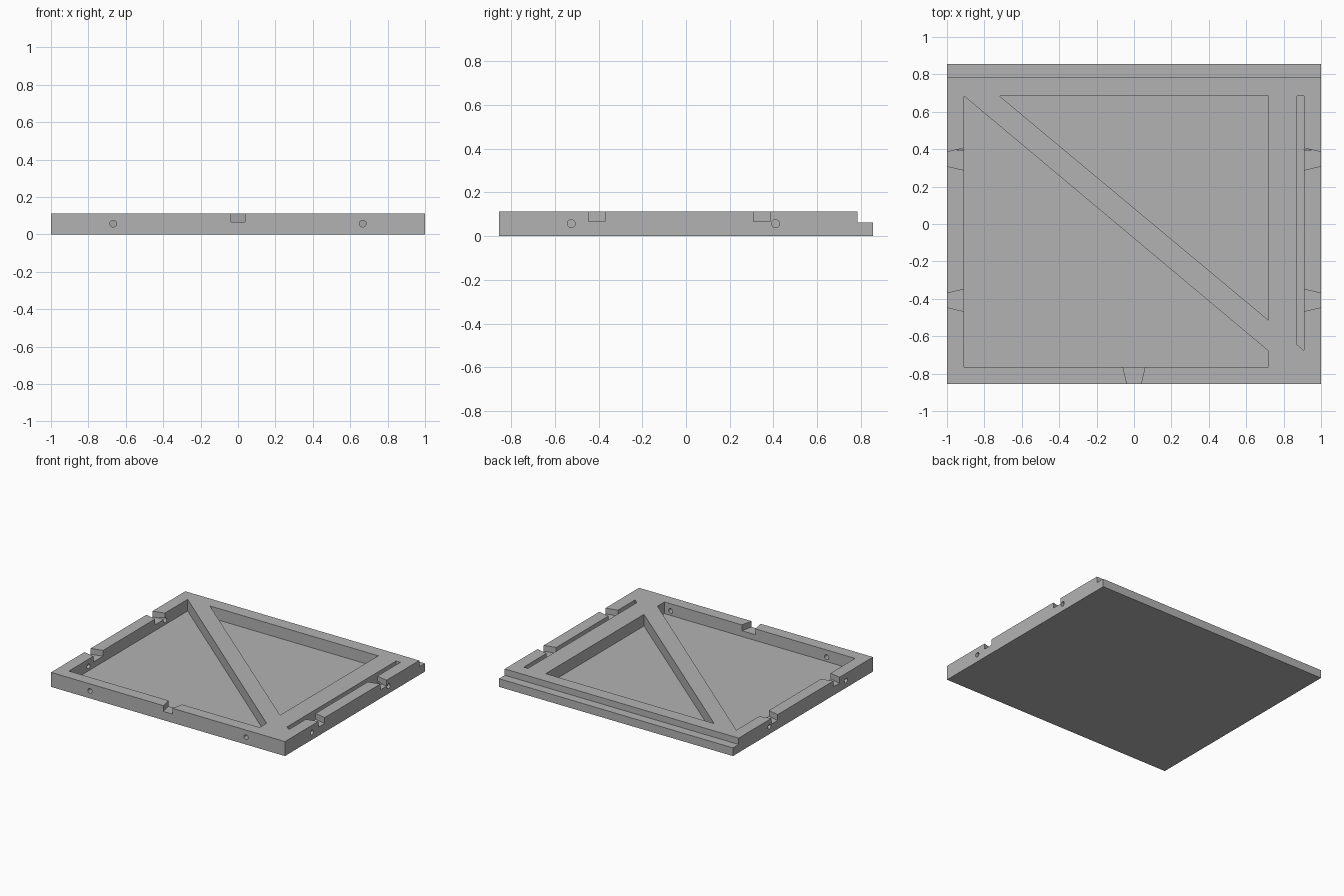
import bpy, bmesh
from math import radians
from mathutils import Matrix, Vector

if "Cube" in bpy.data.objects:
    bpy.data.objects.remove(bpy.data.objects["Cube"], do_unlink=True)

HALF_Y, TOP, FLOOR, NOTCH_Z, HOLE_Z = 0.855, 0.112, 0.022, 0.067, 0.057

grey = bpy.data.materials.new("plain grey")
grey.use_nodes = True
colour = (0.45, 0.45, 0.45, 1)
grey.diffuse_color = colour
grey.node_tree.nodes["Principled BSDF"].inputs["Base Color"].default_value = colour


def add_object(name, bm):
    bmesh.ops.recalc_face_normals(bm, faces=bm.faces)
    mesh = bpy.data.meshes.new(name)
    bm.to_mesh(mesh)
    bm.free()
    mesh.materials.append(grey)
    obj = bpy.data.objects.new(name, mesh)
    bpy.context.collection.objects.link(obj)
    return obj


def prism(name, points, offset):
    """Extrude a closed 3D outline along an offset."""
    bm = bmesh.new()
    face = bm.faces.new([bm.verts.new(p) for p in points])
    extruded = bmesh.ops.extrude_face_region(bm, geom=[face])["geom"]
    moved = [v for v in extruded if isinstance(v, bmesh.types.BMVert)]
    bmesh.ops.translate(bm, verts=moved, vec=Vector(offset))
    return add_object(name, bm)


def cut(target, cutter):
    """Subtract the cutter, then discard it."""
    cutter.hide_render = True
    mod = target.modifiers.new("cut", 'BOOLEAN')
    mod.operation, mod.solver, mod.object = 'DIFFERENCE', 'EXACT', cutter
    bpy.context.view_layer.objects.active = target
    bpy.ops.object.modifier_apply(modifier=mod.name)
    bpy.data.objects.remove(cutter, do_unlink=True)


def pocket(name, outline, floor=FLOOR):
    cut(panel, prism(name, [(x, y, floor) for x, y in outline], (0, 0, 0.2)))


def hole(start, end):
    start, end = Vector(start), Vector(end)
    axis = end - start
    turn = axis.to_track_quat('Z', 'Y').to_matrix().to_4x4()
    bm = bmesh.new()
    bmesh.ops.create_cone(bm, cap_ends=True, segments=32, radius1=0.018, radius2=0.018,
                          depth=axis.length, matrix=Matrix.Translation((start + end) / 2) @ turn)
    cut(panel, add_object("hole_cutter", bm))


# Slab with a stepped lip along the back
profile = [(-HALF_Y, 0), (HALF_Y, 0), (HALF_Y, 0.063), (0.785, 0.063), (0.785, TOP), (-HALF_Y, TOP)]
panel = prism("framed_panel", [(-1, y, z) for y, z in profile], (2, 0, 0))

# Two triangular recesses either side of the diagonal brace, and a narrow side slot
pocket("front_recess", [(-0.91, 0.685), (-0.91, -0.765), (0.72, -0.765), (0.72, -0.68)])
pocket("back_recess", [(-0.72, 0.685), (0.72, 0.685), (0.72, -0.515)])
pocket("side_slot", [(0.872, 0.685), (0.908, 0.685), (0.908, -0.675), (0.872, -0.645)])

# Flared notches and round holes through both side rails
for side in (-1, 1):
    for y in (0.347, -0.408):
        pocket("side_notch", [(side * 1.02, y - 0.033), (side * 1.02, y + 0.033),
                              (side * 0.905, y + 0.06), (side * 0.905, y - 0.06)], NOTCH_Z)
    for y in (-0.525, 0.41):
        hole((side * 1.05, y, HOLE_Z), (side * 0.895, y, HOLE_Z))

# Flared notch and round holes through the front rail
pocket("front_notch", [(-0.033, -0.875), (0.033, -0.875), (0.06, -0.76), (-0.06, -0.76)], NOTCH_Z)
for x in (-0.667, 0.667):
    hole((x, -0.9, HOLE_Z), (x, -0.75, HOLE_Z))

# Smooth the round holes while keeping every flat edge crisp
bpy.ops.object.select_all(action='DESELECT')
panel.select_set(True)
bpy.context.view_layer.objects.active = panel
bpy.ops.object.shade_smooth_by_angle(angle=radians(30))
